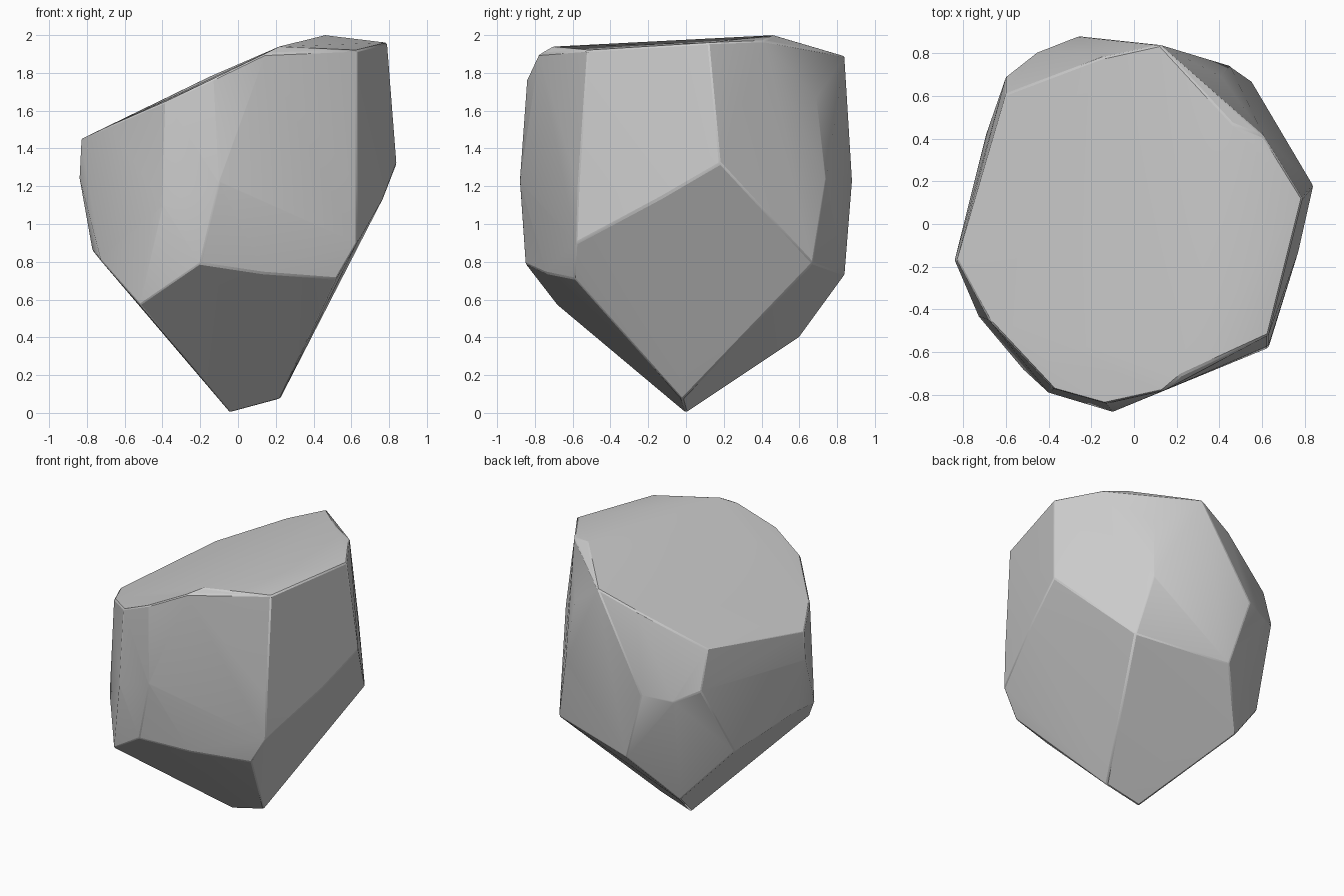
import bpy, bmesh, math

if "Cube" in bpy.data.objects:
    bpy.data.objects.remove(bpy.data.objects["Cube"])

# Rim of the slanted top, counter-clockwise from the left corner
top_rim = [(-.83, -.17, 1.45), (-.68, -.45, 1.52), (-.38, -.77, 1.65), (-.13, -.84, 1.77),
           (.14, -.78, 1.90), (.22, -.71, 1.94), (.63, -.52, 1.92), (.79, .12, 1.96),
           (.61, .41, 1.97), (.46, .47, 2.0), (.12, .84, 1.89), (-.15, .78, 1.78),
           (-.60, .61, 1.56)]
# Widest band around the sides
girth = [(-.84, -.17, 1.25), (-.40, -.79, 1.1), (-.10, -.88, 1.22), (.63, -.57, 1.2),
         (.77, -.13, 1.14), (.84, .18, 1.32), (.45, .74, 1.23), (.41, .69, 1.67),
         (-.26, .88, 1.23), (-.46, .80, 1.21), (-.60, .69, 1.28)]
# Lower break where the sides turn in toward the point
lower = [(-.77, -.17, .86), (-.73, -.43, .81), (-.52, -.68, .57), (-.20, -.85, .79),
         (.13, -.74, .74), (.52, -.59, .71), (.63, -.58, .90), (.55, .67, .79),
         (-.11, .84, .73), (-.69, .43, .77), (-.37, .60, .40)]
# Short ridge at the foot
foot = [(-.04, 0, 0), (.22, -.02, .07)]

# Chiselled rock: hull of the corner rings
bm = bmesh.new()
for p in top_rim + girth + lower + foot:
    bm.verts.new(p)
bmesh.ops.convex_hull(bm, input=bm.verts)
loose = [v for v in bm.verts if not v.link_faces]
bmesh.ops.delete(bm, geom=loose, context='VERTS')
bmesh.ops.recalc_face_normals(bm, faces=bm.faces)
mesh = bpy.data.meshes.new("rock")
bm.to_mesh(mesh)
bm.free()
rock = bpy.data.objects.new("rock", mesh)
bpy.context.collection.objects.link(rock)

# Slightly worn edges, smooth within each facet
bevel = rock.modifiers.new("worn_edges", 'BEVEL')
bevel.width = .008
bevel.limit_method = 'ANGLE'
bevel.angle_limit = math.radians(28)
bpy.context.view_layer.objects.active = rock
rock.select_set(True)
bpy.ops.object.shade_smooth_by_angle(angle=math.radians(26))
